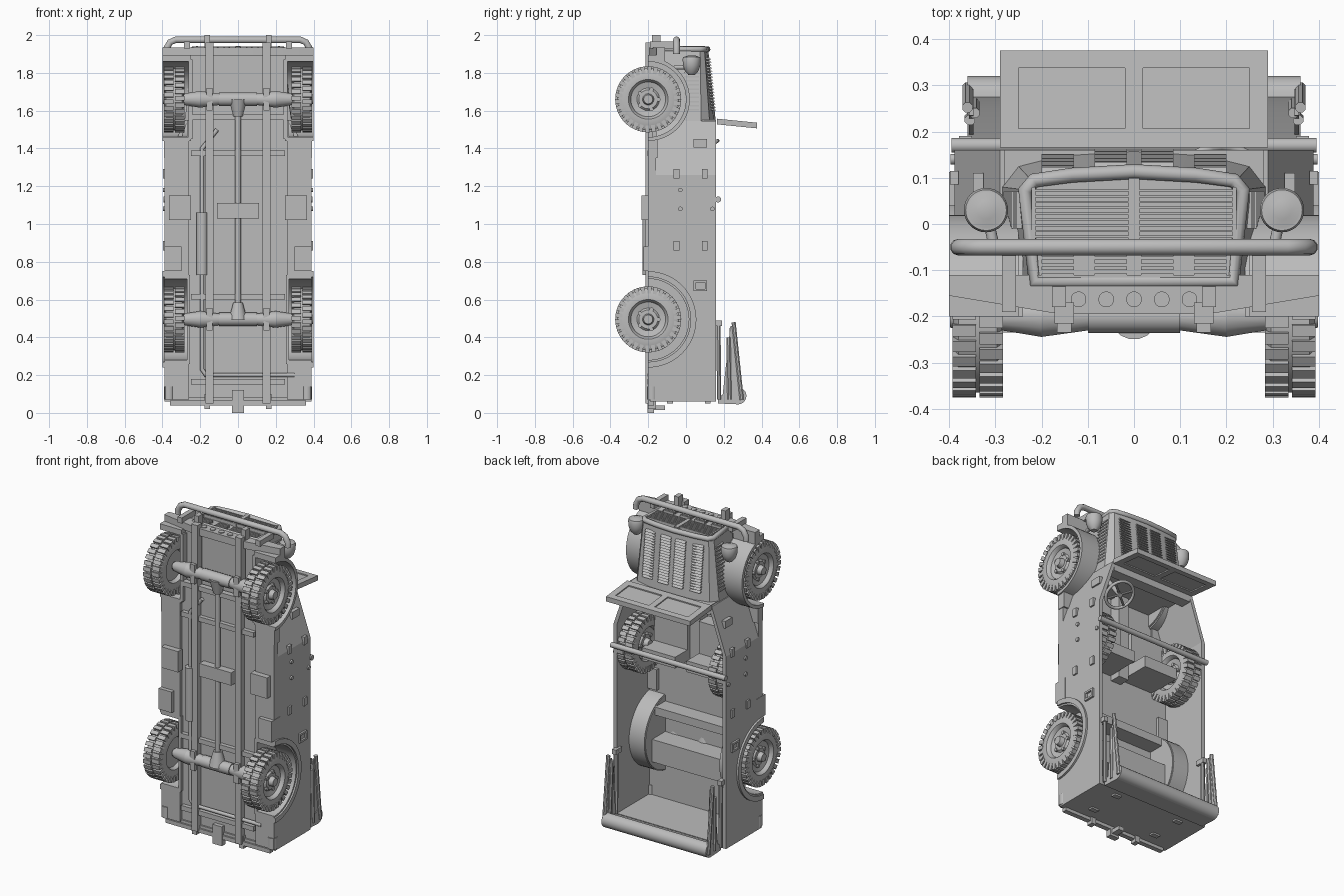
import bpy, bmesh, math
from mathutils import Vector

if "Cube" in bpy.data.objects:
    bpy.data.objects.remove(bpy.data.objects["Cube"], do_unlink=True)

grey = bpy.data.materials.new("plain grey")
grey.use_nodes = True
grey.diffuse_color = (0.5, 0.5, 0.5, 1)
grey.node_tree.nodes["Principled BSDF"].inputs["Base Color"].default_value = (0.5, 0.5, 0.5, 1)
made = []


# ---- helpers: every part is a list of rings that build() skins and caps
def build(name, parts, mirror=False):
    bm = bmesh.new()
    for rings in parts:
        vs = [[bm.verts.new(p) for p in r] for r in rings]
        n = len(vs[0])
        for a, b in zip(vs, vs[1:]):
            for i in range(n):
                j = (i + 1) % n
                bm.faces.new((a[i], a[j], b[j], b[i]))
        bm.faces.new(vs[0][::-1])
        bm.faces.new(vs[-1])
    bmesh.ops.recalc_face_normals(bm, faces=bm.faces[:])
    me = bpy.data.meshes.new(name)
    bm.to_mesh(me)
    bm.free()
    me.materials.append(grey)
    ob = bpy.data.objects.new(name, me)
    bpy.context.collection.objects.link(ob)
    if mirror:
        ob.modifiers.new("Mirror", "MIRROR")
    made.append(ob)
    return ob


def prism(pts, axis, a, b):
    put = {"x": lambda u, v, d: (d, u, v), "z": lambda u, v, d: (u, v, d)}[axis]
    return [[put(u, v, d) for u, v in pts] for d in (a, b)]


def box(x0, x1, y0, y1, z0, z1):
    return prism([(x0, y0), (x1, y0), (x1, y1), (x0, y1)], "z", z0, z1)


def rod(p, q, r, r2=None, n=16):
    p, q = Vector(p), Vector(q)
    d = (q - p).normalized()
    u = d.orthogonal().normalized()
    w = d.cross(u)
    ts = [math.tau * (i + 0.5) / n for i in range(n)]
    return [[c + (u * math.cos(t) + w * math.sin(t)) * k for t in ts]
            for c, k in ((p, r), (q, r if r2 is None else r2))]


def lathe(profile, cx, cy, cz, n=48):
    ts = [math.tau * i / n for i in range(n)]
    return [[(cx + x, cy + r * math.cos(t), cz + r * math.sin(t)) for t in ts] for x, r in profile]


def arc(r, cz, a0=0, a1=math.pi, n=24, cy=-0.2):
    ts = [a0 + (a1 - a0) * i / n for i in range(n + 1)]
    return [(cy + r * math.sin(t), cz - r * math.cos(t)) for t in ts]


def arch(r0, r1, cz, x0, x1):
    return prism(arc(r1, cz) + arc(r0, cz)[::-1], "x", x0, x1)


def tube(name, pts, r, closed=False):
    cu = bpy.data.curves.new(name, "CURVE")
    cu.dimensions = "3D"
    cu.bevel_depth, cu.bevel_resolution, cu.use_fill_caps = r, 3, True
    sp = cu.splines.new("POLY")
    sp.points.add(len(pts) - 1)
    for s, p in zip(sp.points, pts):
        s.co = (*p, 1)
    sp.use_cyclic_u = closed
    cu.materials.append(grey)
    ob = bpy.data.objects.new(name, cu)
    bpy.context.collection.objects.link(ob)


# ---- wheels
def wheel(name, cx, cy, cz, f=1):
    prof = [(-.03, .001), (-.03, .09), (-.053, .1), (-.053, .145), (-.042, .164), (.042, .164),
            (.053, .145), (.053, .105), (.045, .098), (.03, .092), (.022, .06), (.032, .05),
            (.032, .03), (.06, .024), (.06, .001)]
    parts = [lathe([(x * f, r) for x, r in prof], cx, cy, cz)]
    for i in range(30):
        for x0, x1, off in ((-.055, -.004, 0.5), (.004, .055, 0)):
            a, b = (math.tau * (i + off + k) / 30 for k in (0, .68))
            quad = [(cy + r * math.cos(t), cz + r * math.sin(t))
                    for r, t in ((.138, a), (.175, a), (.175, b), (.138, b))]
            parts.append(prism(quad, "x", cx + x0 * f, cx + x1 * f))
    for i in range(5):
        t = math.tau * i / 5
        y, z = cy + .055 * math.cos(t), cz + .055 * math.sin(t)
        parts.append(rod((cx, y, z), (cx + .037 * f, y, z), .011, n=8))
    build(name, parts, True)


FRONT, REAR = 1.66, 0.495
wheel("front_wheel", .338, -.2, FRONT)
wheel("rear_wheel", .338, -.2, REAR)
wheel("spare_wheel", .318, -.015, 1.1, -1)

# ---- tub: sides with wheel cutout, angled cowl sides, floor and ends
side = [(-.2, .07)] + arc(.235, REAR) + [(-.2, 1.26), (.16, 1.26), (.16, .07)]
build("body_side", [prism(side, "x", .365, .388)], True)
cowl = [(.388, 1.26), (.29, 1.545), (.268, 1.545), (.365, 1.26)]
build("cowl_side", [[[(x, y, z) for x, z in cowl] for y in (-.16, .16)]], True)
build("floor", [box(-.27, .27, -.18, -.16, .06, 1.55), box(-.25, .25, -.16, -.14, 1.55, 1.9)])
build("outer_floor", [box(.26, .388, -.2, -.16, .07, .27), box(.26, .388, -.2, -.16, .72, 1.35),
                      prism([(.26, 1.35), (.36, 1.35), (.39, 1.39), (.39, 1.45), (.26, 1.45)], "z", 0, 0)
                      and box(.26, .392, -.2, -.15, 1.35, 1.45)], True)
build("tailgate", [box(-.388, .388, -.19, .16, .06, .082)])
build("firewall", [box(-.28, .28, -.16, .16, 1.53, 1.55), box(-.28, .28, .09, .16, 1.49, 1.54)])
build("rear_wheel_well", [arch(.215, .24, REAR, .26, .39),
                          prism(arc(.235, REAR), "x", .255, .27)], True)
build("rear_flare", [arch(.225, .255, REAR, .38, .4)], True)
build("front_fender", [arch(.2, .22, FRONT, .25, .4), prism(arc(.21, FRONT), "x", .24, .262),
                       box(.25, .4, -.2, -.11, 1.86, 1.895)], True)
build("side_hardware",
      [box(.38, .398, y - .015, y + .015, z - .025, z + .025) for y in (-.05, .1) for z in (1.265, .885)]
      + [box(.38, .4, .04, .11, z, z + s) for z in (.645, .69) for s in (.012,)]
      + [box(.38, .4, y, y + .012, .645, .7) for y in (.04, .1)]
      + [rod((.38, y, z), (.397, y, z), .012) for y, z in ((-.03, 1.18), (-.03, 1.08), (.14, 1.08))]
      + [box(.325, .348, .04, .11, 1.405, 1.45)], True)

# ---- hood, grille and louvers
half_back = [(.285, -.1), (.285, .08), (.25, .125), (.16, .148), (0, .158)]
half_front = [(.225, -.13), (.245, .075), (.225, .098), (.14, .11), (0, .118)]
ring = lambda h: h + [(-x, y) for x, y in h[-2::-1]]
back, front = ring(half_back), ring(half_front)
small = [(x * .9, (y + .01) * .88 - .01) for x, y in front]
build("hood", [[[(x, y, 1.54) for x, y in back], [(x, y, 1.92) for x, y in front]]])
tube("grille_frame", [(x * .96, y * .96, 1.925) for x, y in front], .016, True)
build("grille_slats", [box(.012, .215, y, y + .005, 1.92, 1.94)
                       for y in [-.03 + .0125 * i for i in range(9)]]
      + [box(0, .012, -.035, .1, 1.92, 1.943), box(.213, .222, -.035, .08, 1.92, 1.943)], True)
build("lower_louvers", [box(x, x + .07, y, y + .008, 1.915, 1.935)
                        for x in (.015, .13) for y in (-.115, -.1, -.085, -.07)], True)
louvers = []
for x, drop in ((.015, .002), (.13, .012)):
    for i in range(18):
        z = 1.6 + i * .016
        y = .158 - .04 * (z - 1.54) / .38 - drop
        louvers.append(prism([(y - .01, z), (y + .012, z), (y - .002, z + .012)], "x", x, x + .07))
build("hood_louvers", louvers, True)
build("side_louvers", [box(.24, .288 - .1 * (z - 1.54), -.01, .07, z, z + .008)
                       for z in [1.6 + .022 * i for i in range(13)]], True)

# ---- headlights, bumper, brush bar and hooks
build("headlight", [[[(.32 + r * math.cos(t), .03 + r * math.sin(t), z)
                      for t in [math.tau * i / 32 for i in range(32)]]
                     for z, r in ((1.79, .018), (1.81, .036), (1.84, .046), (1.875, .048),
                                  (1.885, .044), (1.885, .038), (1.892, .02))],
                    rod((.3, -.06, 1.83), (.32, .03, 1.83), .012)], True)
bumper = ring([(.4, -.155), (.4, -.11), (0, -.11)])[:-1] + [(-.4, -.155), (-.16, -.195), (.16, -.195)]
build("front_bumper", [prism(bumper, "z", 1.89, 1.935)])
build("bumper_holes", [rod((x, -.163, 1.93), (x, -.163, 1.94), .017)
                       for x in (-.12, -.06, 0, .06, .12)])
build("tow_hook", [box(.147, .177, -.18, -.135, 1.92, 2.0), box(.147, .177, -.2, -.16, .02, .1)], True)
tube("brush_bar", [(s * x, -.05, z) for s, path in
                   ((-1, ((.38, 1.9), (.378, 1.93), (.36, 1.962), (.33, 1.975))),
                    (1, ((.33, 1.975), (.36, 1.962), (.378, 1.93), (.38, 1.9)))) for x, z in path], .018)
build("brush_bar_post", [box(.255, .285, -.19, -.05, 1.93, 1.965)], True)

# ---- windscreen standing on the cowl
def pane(x0, x1, y0, y1, t):
    zc = lambda y: 1.543 - .1 * (y - .16)
    return prism([(y0, zc(y0) - t), (y1, zc(y1) - t), (y1, zc(y1) + t), (y0, zc(y0) + t)], "x", x0, x1)


build("windscreen_glass", [pane(-.27, .27, .18, .36, .008)])
build("windscreen_frame", [pane(-.29, .29, .165, .207, .015), pane(-.29, .29, .337, .375, .015),
                           pane(-.019, .019, .2, .34, .015), pane(.25, .29, .2, .34, .015),
                           pane(-.29, -.25, .2, .34, .015)])

# ---- interior
build("seat", [box(.04, .27, -.16, -.07, 1.1, 1.3), box(.04, .27, -.16, .05, 1.03, 1.1)], True)
build("transmission_tunnel", [box(-.035, .035, -.16, -.09, 1.0, 1.53)])
build("rear_bench", [box(-.26, .26, -.16, -.03, .36, .5), box(-.26, .26, -.16, -.06, .64, .69)])
build("cab_bar", [rod((-.395, .17, 1.13), (.395, .17, 1.13), .016)])
hub, tilt = Vector((.19, .1, 1.39)), Vector((0, .6, -.8))
up = Vector((0, .8, .6))
rim = [hub + .085 * (Vector((1, 0, 0)) * math.cos(t) + up * math.sin(t))
       for t in [math.tau * i / 28 for i in range(28)]]
tube("steering_wheel", rim, .009, True)
build("steering_column", [rod(hub + tilt * .01, hub - tilt * .18, .014)]
      + [rod(hub, rim[i], .007, n=8) for i in (3, 11, 17, 25)])

# ---- folded soft top
roll = [(.17, .05), (.28, .045)] + arc(.045, .09, 0, math.pi, 10, .275) + [(.25, .12), (.17, .085)]
build("folded_top_roll", [prism(roll, "x", -.36, .36)])
build("folded_top_bow", [rod((x, y0, .07), (x, y1, z), .012, n=8) for x, y0, y1, z in
                         ((.36, .175, .172, .48), (.36, .295, .252, .48),
                          (.345, .265, .24, .45), (.355, .23, .225, .4))]
      + [prism([(.19, .06), (.3, .06), (.25, .46), (.235, .46)], "x", .347, .357),
         box(.35, .378, .13, .19, .46, .49)], True)

# ---- chassis and running gear
build("frame_rail", [box(.13, .172, -.215, -.17, .05, 1.96)], True)
build("crossmembers", [box(-.25, .25, -.205, -.17, z, z + .03) for z in (.15, .6, 1.36, 1.55)])
for label, z, s in (("front", FRONT, -1), ("rear", REAR, 1)):
    build(label + "_axle", [rod((0, -.2, z), (.3, -.2, z), .024),
                            rod((.29, -.2, z), (.2, -.2, z), .03, .045),
                            rod((.2, -.2, z), (.08, -.2, z), .045, .028),
                            box(.135, .167, -.235, -.17, z - .06, z + .06)], True)
    build(label + "_differential", [rod((-.1, -.2, z), (.1, -.2, z), .036),
                                    rod((0, -.2, z), (0, -.2, z + s * .09), .05, .025)])
build("drive_shaft", [rod((0, -.2, .55), (0, -.2, 1.58), .016),
                      box(-.11, .11, -.225, -.17, 1.03, 1.11)])
tube("exhaust_pipe", [(-.11, -.195, 1.5), (-.19, -.195, 1.4), (-.19, -.195, .23), (-.17, -.195, .2),
                      (.3, -.195, .2)], .012)
build("muffler", [rod((-.19, -.2, .73), (-.19, -.2, 1.06), .03)])
build("side_tank", [box(.25, .365, -.235, -.19, 1.02, 1.15), box(.3, .39, -.225, -.14, .75, .88)], True)
build("rear_bumper", [box(-.36, .36, -.2, -.17, .04, .065)])
build("tow_hitch", [box(-.032, .032, -.205, -.17, 0, .12), box(-.02, .02, -.18, -.11, .015, .04)])
build("tail_lamp", [rod((.365, -.18, .07), (.365, -.18, .14), .028)], True)
build("tailgate_latch", [box(.2, .25, y, y + .03, .05, .07) for y in (-.1, .1)], True)

# ---- soften rounded parts, keep edges sharp
bpy.ops.object.select_all(action="DESELECT")
for ob in made:
    ob.select_set(True)
bpy.context.view_layer.objects.active = made[0]
bpy.ops.object.shade_smooth_by_angle(angle=math.radians(35))
